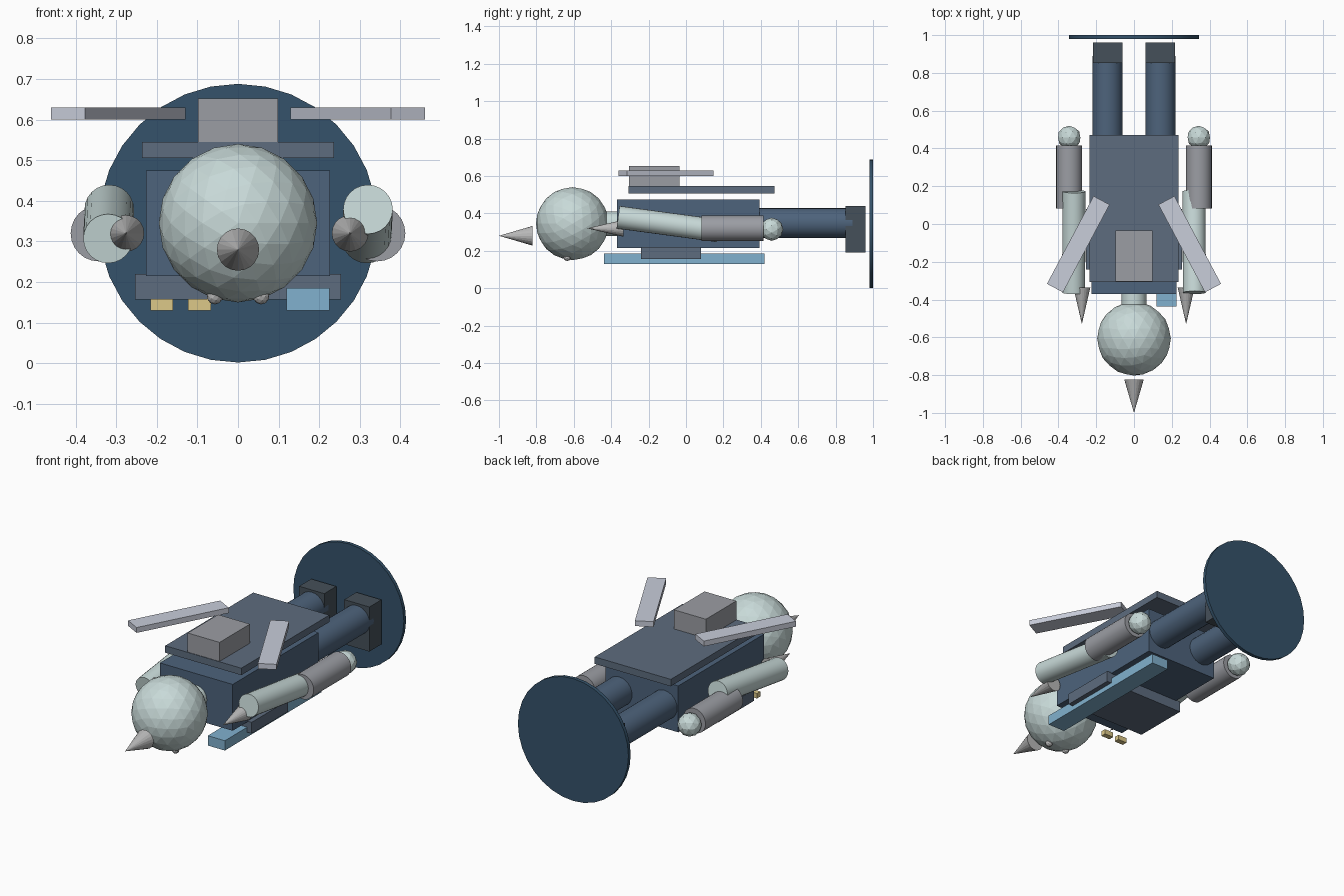
import bpy
import math
from mathutils import Vector

if "Cube" in bpy.data.objects:
    bpy.data.objects.remove(bpy.data.objects["Cube"])


def material(name, rgb):
    m = bpy.data.materials.new(name)
    m.diffuse_color = (*rgb, 1)
    m.use_nodes = True
    m.node_tree.nodes["Principled BSDF"].inputs["Base Color"].default_value = m.diffuse_color
    return m


NAVY = material("navy", (0.035, 0.085, 0.145))
BLUE = material("steel_blue", (0.075, 0.125, 0.20))
SLATE = material("slate", (0.11, 0.15, 0.21))
DARK = material("dark_grey", (0.06, 0.08, 0.10))
PALE = material("pale", (0.58, 0.70, 0.69))
SILVER = material("silver", (0.58, 0.61, 0.70))
GREY = material("grey", (0.33, 0.34, 0.37))
METAL = material("metal", (0.48, 0.48, 0.48))
SKY = material("sky_blue", (0.22, 0.44, 0.62))
GOLD = material("gold", (0.72, 0.58, 0.25))


def finish(name, mat):
    o = bpy.context.object
    o.name = name
    o.data.materials.append(mat)
    return o


def box(name, x, y, z, mat, turn=0):
    """Box from (min, max) ranges, optionally turned about z."""
    r = (x, y, z)
    bpy.ops.mesh.primitive_cube_add(size=1, location=[(a + b) / 2 for a, b in r])
    o = finish(name, mat)
    o.scale = [b - a for a, b in r]
    o.rotation_euler.z = turn
    return o


def rod(name, p, q, r, mat, sides=24, tip=None):
    """Cylinder, or cone when tip is given, from p to q."""
    p, q = Vector(p), Vector(q)
    bpy.ops.mesh.primitive_cone_add(vertices=sides, radius1=r, radius2=r if tip is None else tip,
                                    depth=(q - p).length, location=(p + q) / 2,
                                    rotation=(q - p).to_track_quat('Z', 'Y').to_euler())
    if tip is None:
        bpy.ops.object.shade_smooth_by_angle(angle=math.radians(30))
    return finish(name, mat)


def ball(name, c, r, mat, sub=2):
    bpy.ops.mesh.primitive_ico_sphere_add(subdivisions=sub, radius=r, location=c,
                                          rotation=(math.pi / 2, 0, 0))
    return finish(name, mat)


# Stand disc behind the feet
rod("base_disc", (0, 0.98, 0.345), (0, 1.0, 0.345), 0.343, NAVY, 32)

# Trunk, neck and head
box("torso", (-0.226, 0.226), (-0.37, 0.392), (0.215, 0.475), BLUE)
box("chest_band", (-0.253, 0.253), (-0.24, 0.08), (0.157, 0.22), SLATE)
rod("neck", (0, -0.46, 0.345), (0, -0.35, 0.345), 0.066, PALE)
ball("head", (0, -0.607, 0.345), 0.195, PALE, 3)
rod("head_spike", (0, -0.822, 0.28), (0, -1.0, 0.28), 0.052, METAL, 20, 0)

# Back plate, pack and long strip across the chest
box("back_plate", (-0.236, 0.236), (-0.308, 0.472), (0.506, 0.545), SLATE)
box("back_pack", (-0.099, 0.099), (-0.305, -0.035), (0.545, 0.652), GREY)
box("chest_strip", (0.119, 0.225), (-0.438, 0.42), (0.13, 0.185), SKY)

# Two small badges floating on the chest
for i, x in enumerate((-0.188, -0.095)):
    box(f"badge_{i}", (x - 0.028, x + 0.028), (-0.35, -0.32), (0.13, 0.158), GOLD)

# Paired parts
for s, side in ((-1, "left"), (1, "right")):
    rod(f"{side}_leg", (s * 0.14, 0.37, 0.348), (s * 0.14, 0.89, 0.348), 0.08, BLUE)
    x = sorted((s * 0.062, s * 0.218))
    box(f"{side}_foot", x, (0.853, 0.96), (0.19, 0.44), DARK)
    # arms tilt in opposite directions
    rod(f"{side}_upper_arm", (s * 0.32, -0.363, 0.343 + s * 0.036),
        (s * 0.317, 0.172, 0.343 - s * 0.036), 0.061, PALE)
    rod(f"{side}_forearm", (s * 0.343, 0.083, 0.32), (s * 0.343, 0.415, 0.32), 0.069, GREY)
    ball(f"{side}_hand", (s * 0.343, 0.458, 0.315), 0.062, PALE)
    rod(f"{side}_shoulder_spike", (s * 0.276, -0.335, 0.32), (s * 0.276, -0.53, 0.32),
        0.045, METAL, 20, 0)
    cx = s * 0.295
    box(f"{side}_wing", (cx - 0.048, cx + 0.048), (-0.37, 0.156), (0.60, 0.63),
        SILVER, s * math.radians(28))
    ball(f"{side}_eye", (s * 0.057, -0.635, 0.165), 0.02, METAL)
